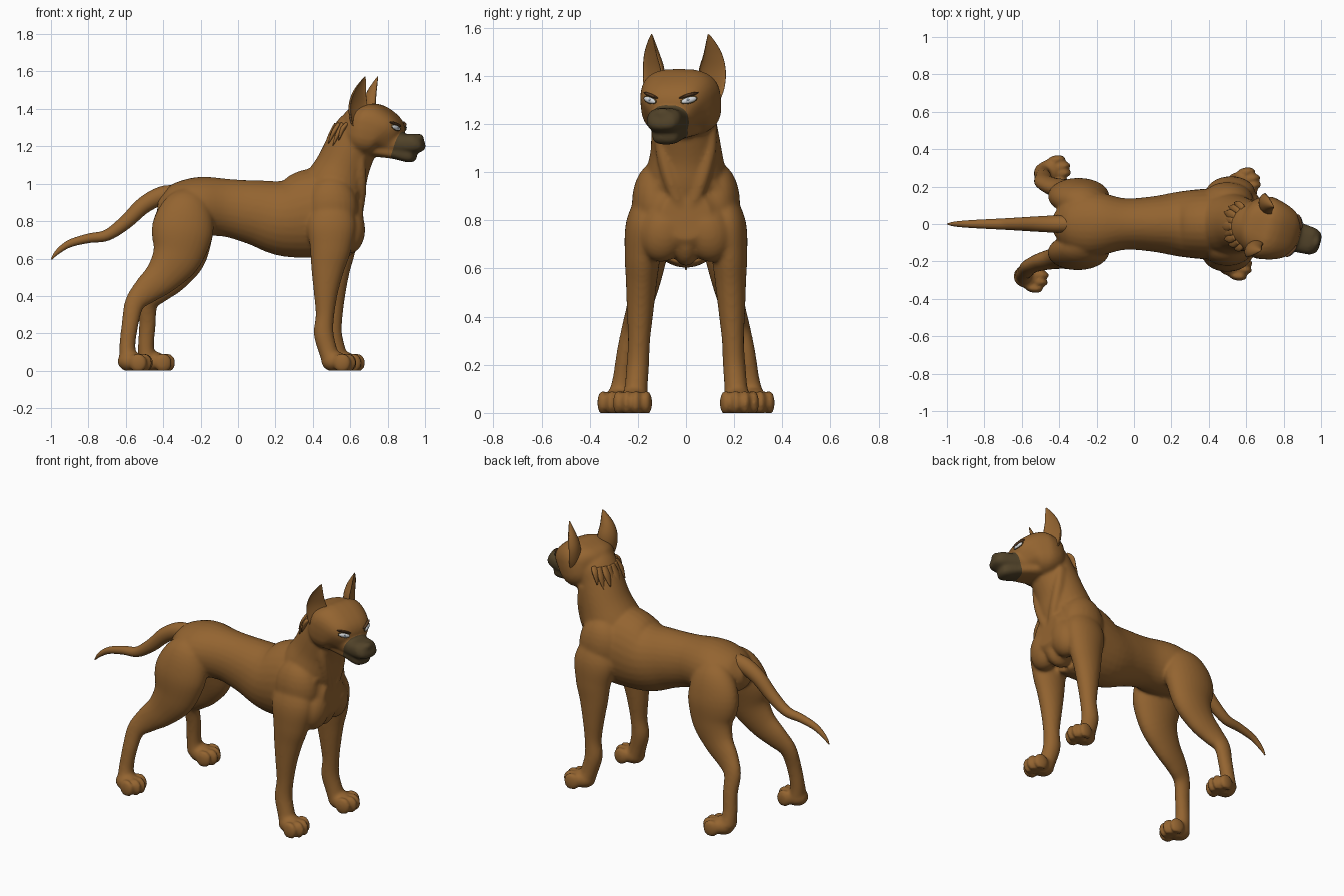
import bpy, bmesh
from math import sin, cos, pi, radians, copysign
from mathutils import Vector, Matrix
from mathutils.bvhtree import BVHTree

if "Cube" in bpy.data.objects:
    bpy.data.objects.remove(bpy.data.objects["Cube"])


def material(name, r, g, b):
    m = bpy.data.materials.new(name)
    m.use_nodes = True
    m.diffuse_color = (r, g, b, 1)
    m.node_tree.nodes["Principled BSDF"].inputs["Base Color"].default_value = (r, g, b, 1)
    return m


FUR = material("brown fur", .295, .128, .03)
DARK = material("dark muzzle", .082, .055, .022)
BROW = material("dark brow", .1, .045, .016)
WHITE = material("eye white", .66, .69, .72)
IRIS = material("eye iris", .25, .32, .4)

# The head is turned a little to its right
HEAD = Matrix.Translation((.68, -.015, 0)) @ Matrix.Rotation(radians(-16), 4, 'Z')
I = Matrix.Identity(4)


def spline(pts, sub=5):
    """Smooth curve through stations, any number of components."""
    pts = [Vector(p) for p in pts]
    out = []
    for i in range(len(pts) - 1):
        p0, p1, p2 = pts[max(i - 1, 0)], pts[i], pts[i + 1]
        p3 = pts[min(i + 2, len(pts) - 1)]
        for k in range(sub):
            t = k / sub
            out.append(p1 + (p2 - p0) * (t / 2) + (p0 * 2 - p1 * 5 + p2 * 4 - p3) * (t * t / 2)
                       + (p1 * 3 - p0 - p2 * 3 + p3) * (t ** 3 / 2))
    return out + [pts[-1]]


def loft(bm, stations, matrix=I, power=1.0, dent=None, n=28):
    """Skin rings (x, y, z, half width, half depth) along a smooth path."""
    st = spline(stations)
    rings = []
    for i, s in enumerate(st):
        tan = (st[min(i + 1, len(st) - 1)] - st[max(i - 1, 0)])
        tan = Vector(tan[:3]).normalized()
        side = Vector((0, 1, 0))
        side = (side - tan * side.dot(tan)).normalized()
        up = tan.cross(side)
        ring = []
        for k in range(n):
            c, d = cos(2 * pi * k / n), sin(2 * pi * k / n)
            c, d = copysign(abs(c) ** power, c), copysign(abs(d) ** power, d)
            if dent and d < 0:
                d *= dent
            ring.append(bm.verts.new(matrix @ (Vector(s[:3]) + side * c * max(s[3], .002)
                                               + up * d * max(s[4], .002))))
        rings.append(ring)
    for a, b in zip(rings, rings[1:]):
        for k in range(n):
            bm.faces.new((a[k], a[k - 1], b[k - 1], b[k]))
    bm.faces.new(rings[0])
    bm.faces.new(rings[-1][::-1])


def ball(bm, centre, size, matrix=I, turn=I):
    m = matrix @ Matrix.Translation(centre) @ turn @ Matrix.Diagonal((*size, 1))
    bmesh.ops.create_uvsphere(bm, u_segments=24, v_segments=14, radius=1, matrix=m)


def finish(bm, name, *mats):
    bmesh.ops.recalc_face_normals(bm, faces=bm.faces)
    me = bpy.data.meshes.new(name)
    bm.to_mesh(me)
    bm.free()
    for m in mats:
        me.materials.append(m)
    ob = bpy.data.objects.new(name, me)
    bpy.context.collection.objects.link(ob)
    for p in me.polygons:
        p.use_smooth = True
    return ob


def paw(bm, x, y, yaw):
    m = Matrix.Translation((x, y, 0)) @ Matrix.Rotation(yaw, 4, 'Z')
    ball(bm, (-.015, 0, .05), (.07, .062, .055), m)
    for i in (-1.5, -.5, .5, 1.5):
        ball(bm, (.06 - .012 * i * i, i * .039, .042), (.048, .023, .052), m)


bm = bmesh.new()
# Torso
loft(bm, [(-.43, 0, .88, .05, .05), (-.37, 0, .875, .13, .11), (-.27, 0, .88, .175, .145),
          (-.18, 0, .88, .17, .157), (-.05, 0, .87, .138, .155), (.1, 0, .845, .148, .175),
          (.25, 0, .817, .175, .207), (.4, 0, .84, .19, .24), (.52, 0, .85, .19, .22),
          (.61, 0, .82, .165, .17), (.67, 0, .82, .1, .1)])
# Neck
loft(bm, [(.46, 0, .86, .17, .17), (.515, 0, .98, .168, .17), (.56, 0, 1.09, .148, .145),
          (.61, -.01, 1.21, .135, .135), (.65, -.015, 1.3, .125, .12), (.68, -.015, 1.37, .08, .08)])
# Keel of the chest
ball(bm, (.57, 0, .74), (.1, .07, .13))
# Skull, muzzle and lower jaw
loft(bm, [(-.11, 0, 1.32, .06, .06), (-.07, 0, 1.315, .13, .1), (0, 0, 1.295, .168, .135),
          (.06, 0, 1.285, .163, .138), (.12, 0, 1.265, .14, .112), (.17, 0, 1.225, .088, .068),
          (.2, 0, 1.21, .05, .04)], HEAD, .7)
loft(bm, [(.08, 0, 1.225, .1, .07), (.17, 0, 1.217, .084, .053), (.24, 0, 1.214, .077, .052),
          (.29, 0, 1.217, .071, .051), (.313, 0, 1.227, .052, .037), (.32, 0, 1.23, .03, .02)],
     HEAD, .75)
loft(bm, [(.05, 0, 1.18, .1, .035), (.16, 0, 1.165, .075, .032), (.24, 0, 1.152, .062, .038),
          (.268, 0, 1.153, .05, .032), (.282, 0, 1.156, .02, .015)], HEAD, .8)
ball(bm, (.302, 0, 1.243), (.024, .036, .024), HEAD)
# Muscles and legs, the left side standing a little further forward
for s in (-1, 1):
    fore, hind = (.045, .1) if s > 0 else (0, 0)
    ball(bm, (.595, s * .09, .755), (.085, .1, .13), turn=Matrix.Rotation(s * .25, 4, 'X'))
    ball(bm, (.5, s * .125, .87), (.14, .1, .17))
    ball(bm, (.115, s * .09, 1.325), (.03, .05, .018), HEAD, Matrix.Rotation(s * .3, 4, 'X'))
    # Cord of the neck running from the jaw to the breastbone
    loft(bm, [(.64, s * .11, 1.2, .02, .03), (.65, s * .095, 1.08, .03, .035),
              (.655, s * .06, .95, .03, .03), (.65, s * .02, .85, .02, .02)])
    loft(bm, [(x + fore * min(1, 1.6 - 1.6 * z), s * y, z, w, d) for x, y, z, w, d in (
        (.5, .14, .92, .05, .08), (.5, .168, .79, .08, .13), (.495, .18, .66, .075, .112),
        (.48, .185, .55, .065, .09), (.47, .19, .43, .056, .067), (.465, .195, .3, .046, .05),
        (.458, .2, .2, .047, .053), (.48, .207, .11, .048, .05), (.5, .213, .05, .055, .05))])
    paw(bm, .53 + fore, s * .218, s * .12)
    loft(bm, [(x + hind * max(0, min(1, 1.4 - 1.9 * z)), s * y, z, w, d) for x, y, z, w, d in (
        (-.26, .07, .97, .03, .04), (-.272, .115, .89, .085, .125), (-.295, .148, .76, .096, .165),
        (-.325, .165, .62, .078, .137), (-.4, .18, .51, .06, .1), (-.49, .2, .43, .048, .075),
        (-.553, .225, .36, .04, .054), (-.577, .25, .25, .038, .045),
        (-.592, .265, .13, .042, .043), (-.585, .275, .06, .055, .05))])
    paw(bm, -.56 + hind * 1.2, s * .283, s * .12)
raw = finish(bm, "body", FUR, DARK)

# Fuse the parts into one skin
remesh = raw.modifiers.new("fuse", 'REMESH')
remesh.mode = 'VOXEL'
remesh.voxel_size = .0095
smooth = raw.modifiers.new("relax", 'SMOOTH')
smooth.factor = .5
smooth.iterations = 8
skin = bpy.data.meshes.new_from_object(raw.evaluated_get(bpy.context.evaluated_depsgraph_get()))
bpy.data.objects.remove(raw)
bm = bmesh.new()
bm.from_mesh(skin)
for v in bm.verts:
    v.co.z = max(v.co.z, 0)

# Cut the dark muzzle cleanly from the fur
edge = HEAD @ Vector((.182, 0, 1.2))
normal = HEAD.to_3x3() @ Vector((1, 0, -.38))
head = [f for f in bm.faces if f.calc_center_median().z > 1.05]
geom = set(head) | {e for f in head for e in f.edges} | {v for f in head for v in f.verts}
bmesh.ops.bisect_plane(bm, geom=list(geom), plane_co=edge, plane_no=normal)
for f in bm.faces:
    c = f.calc_center_median()
    f.material_index = int(c.z > 1.05 and (c - edge).dot(normal) > 0)
tree = BVHTree.FromBMesh(bm)
finish(bm, "body", FUR, DARK)

# Tail
bm = bmesh.new()
loft(bm, [(-.28, 0, .93, .04, .05), (-.39, 0, .94, .047, .05), (-.5, 0, .888, .042, .045),
          (-.6, 0, .795, .036, .038), (-.7, 0, .725, .03, .03), (-.8, 0, .708, .025, .025),
          (-.9, 0, .68, .019, .02), (-.965, 0, .635, .012, .013), (-.998, 0, .595, .003, .003)])
finish(bm, "tail", FUR)

# Ragged collar of fur on the nape
bm = bmesh.new()
for i in range(-4, 5):
    a = i * .27
    x, y = -cos(a), sin(a)
    drop = .02 * (i % 2) - .03 * abs(a)
    root = Vector((.635 + x * .11, y * .105 - .012, 1.32))
    mid = Vector((.617 + x * .122, y * .124 - .012, 1.26 - drop))
    tip = Vector((.605 + x * .142, y * .142 - .01, 1.2 - drop))
    loft(bm, [(*root, .02, .012), (*mid, .027, .013), (*tip, .003, .003)], n=10)
finish(bm, "nape_fur", FUR)

for s, side in ((-1, "right"), (1, "left")):
    # Ear, a cupped cone open to the front and outside
    bm = bmesh.new()
    base = HEAD @ Matrix.Translation((.005, s * .128, 0)) @ Matrix.Rotation(s * .6, 4, 'Z')
    loft(bm, [(0, -s * .01, 1.28, .035, .04), (0, 0, 1.35, .055, .05),
              (0, s * .004, 1.42, .058, .05), (.008, s * .002, 1.48, .043, .04),
              (.018, -s * .012, 1.54, .019, .018), (.022, -s * .022, 1.572, .003, .003)],
         base, dent=-.25)
    finish(bm, side + "_ear", FUR)
    # Eye, iris and brow laid on the face
    layers = (("eye_rim", DARK, .084, 1.3, (.037, .016, .006), .25),
              ("eye", WHITE, .084, 1.299, (.033, .0125, .0105), .25),
              ("iris", IRIS, .08, 1.299, (.008, .009, .0125), 0),
              ("brow", BROW, .082, 1.319, (.043, .007, .013), .3))
    for name, mat, lat, z, size, tilt in layers:
        hit, nor, _, _ = tree.ray_cast(HEAD @ Vector((.5, s * lat, z)),
                                       HEAD.to_3x3() @ Vector((-1, 0, 0)))
        across = Vector((0, 0, 1)).cross(nor).normalized()
        frame = Matrix((across, nor.cross(across), nor)).transposed().to_4x4()
        bm = bmesh.new()
        ball(bm, hit, size, turn=frame @ Matrix.Rotation(s * tilt, 4, 'Z'))
        finish(bm, side + "_" + name, mat)
